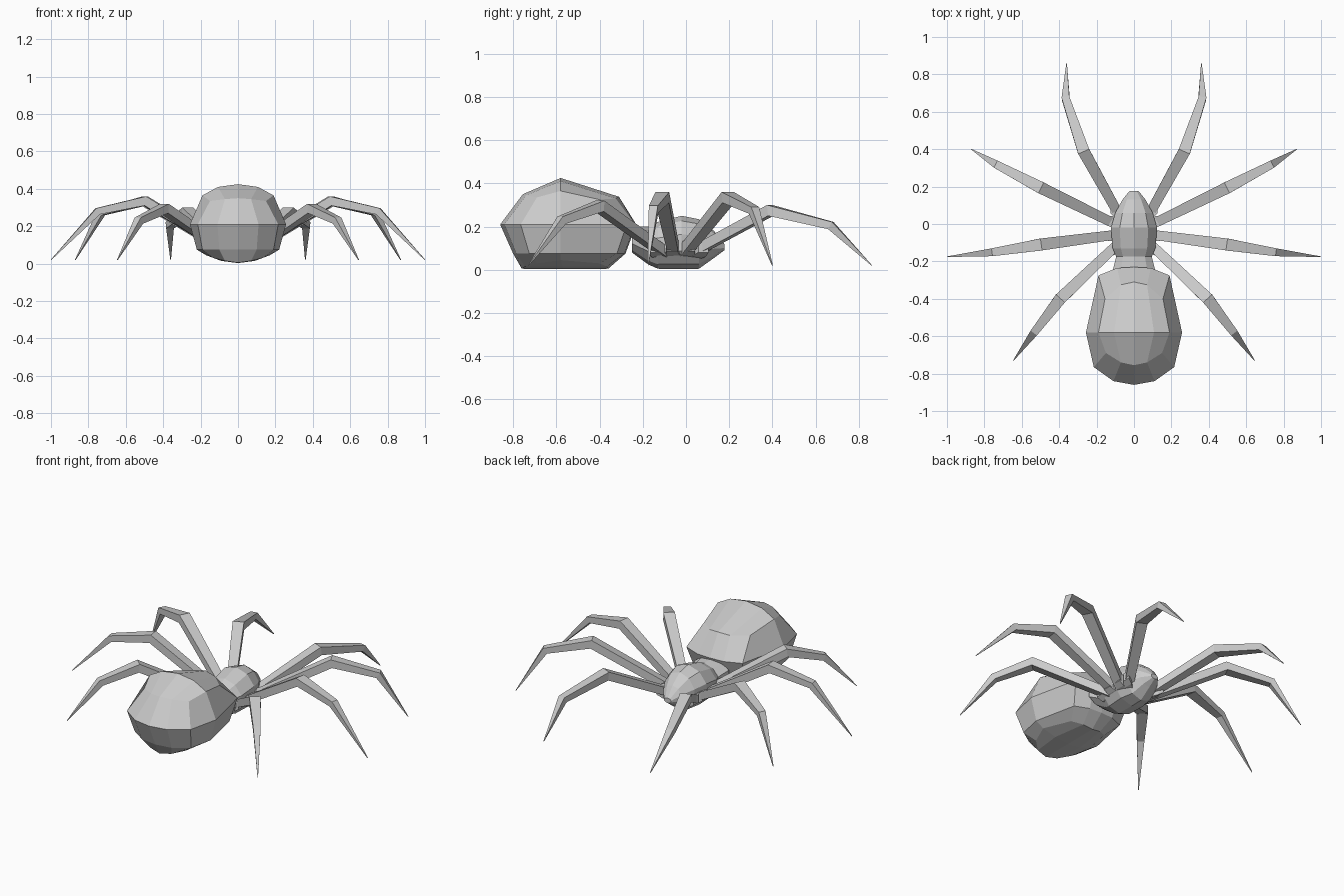
import bpy, bmesh
from math import sin, cos, pi
from mathutils import Vector

if "Cube" in bpy.data.objects:
    bpy.data.objects.remove(bpy.data.objects["Cube"])


def skin(name, rows, closed=False, cap=False, mirror=False):
    """Join consecutive rows of points with faces; optional end caps and x mirror."""
    bm = bmesh.new()
    vr = [[bm.verts.new(p) for p in r] for r in rows]
    for a, b in zip(vr, vr[1:]):
        n = len(a)
        for i in range(n if closed else n - 1):
            j = (i + 1) % n
            bm.faces.new((a[i], a[j], b[j], b[i]))
    if cap:
        bm.faces.new(vr[0])
        bm.faces.new(vr[-1])
    bmesh.ops.remove_doubles(bm, verts=bm.verts, dist=0.0005)
    bmesh.ops.recalc_face_normals(bm, faces=bm.faces)
    me = bpy.data.meshes.new(name)
    bm.to_mesh(me)
    bm.free()
    ob = bpy.data.objects.new(name, me)
    bpy.context.collection.objects.link(ob)
    if mirror:
        m = ob.modifiers.new("mirror", 'MIRROR')
        m.use_clip = True
    return ob


# Abdomen: half outlines from back to front, stacked upward, closed on a middle line
def level(pts, z):
    return [(x, y, z) for x, y in pts]


def spine(mid, near, side):
    return [mid, near, side, side, side, near, mid]


low = [(0, -.76, .005), (.07, -.745, .015), (.13, -.69, .03), (.17, -.58, .045),
       (.12, -.40, .03), (.06, -.365, .015), (0, -.36, .005)]
skirt = level([(0, -.80), (.10, -.785), (.19, -.725), (.22, -.58),
               (.165, -.32), (.08, -.285), (0, -.28)], .075)
belt = level([(0, -.86), (.11, -.84), (.215, -.765), (.257, -.58),
              (.19, -.275), (.09, -.235), (0, -.23)], .21)
high = [(0, -.755, .35), (.07, -.74, .345), (.15, -.69, .335), (.19, -.58, .365),
        (.155, -.40, .325), (.07, -.325, .33), (0, -.31, .338)]
skin("abdomen", [spine((0, -.57, .003), (.09, -.57, .015), low[3]), low, skirt, belt,
                 high, spine((0, -.58, .425), (.107, -.58, .41), high[3])], mirror=True)

# Head and thorax: rings along y given as (y, half width, bottom, top)
body = [(-.25, .12, .08, .20), (-.175, .10, .025, .20), (-.13, .12, .005, .222),
        (-.02, .13, .003, .25), (.06, .105, .005, .234), (.13, .065, .055, .18),
        (.177, .025, .09, .12)]
rings = []
for y, w, z0, z1 in body:
    c, h = (z0 + z1) / 2, (z1 - z0) / 2
    rings.append([(w * sin(2 * pi * i / 10), y, c + h * cos(2 * pi * i / 10))
                  for i in range(10)])
skin("thorax", rings, closed=True, cap=True)


# Legs: square tapered tubes through base, two joints and a pointed tip
def leg(name, path):
    p = [Vector(v) for v in path]
    sizes = [(.05, .045), (.064, .05), (.042, .038), (.003, .003)]
    rows = []
    for i, (w, h) in enumerate(sizes):
        t = Vector()
        if i > 0:
            t += (p[i] - p[i - 1]).normalized()
        if i < 3:
            t += (p[i + 1] - p[i]).normalized()
        t.normalize()
        side = t.cross(Vector((0, 0, 1))).normalized() * w / 2
        up = side.cross(t).normalized() * h / 2
        rows.append([p[i] + side + up, p[i] - side + up,
                     p[i] - side - up, p[i] + side - up])
    skin(name, rows, closed=True, cap=True, mirror=True).modifiers["mirror"].use_clip = False


leg("front_legs", [(.07, .03, .08), (.27, .39, .275), (.365, .67, .205), (.36, .86, .02)])
leg("second_legs", [(.08, -.01, .08), (.50, .195, .335), (.73, .315, .275), (.87, .40, .02)])
leg("third_legs", [(.08, -.055, .08), (.50, -.11, .335), (.75, -.15, .28), (1.0, -.175, .02)])
leg("rear_legs", [(.08, -.10, .08), (.395, -.40, .295), (.53, -.575, .23), (.645, -.73, .02)])

# Leg sockets: short stubs along each flank
for i, (y, dy) in enumerate([(.06, .035), (.01, .012), (-.06, -.01), (-.13, -.03)]):
    x = .095 if i in (0, 3) else .11
    rows = []
    for px, py, s in [(.05, y - dy, .03), (x, y, .032), (x + .03, y + dy * .6, .024)]:
        z = .075 + (px - .05) * .4
        rows.append([(px, py - s, z - s), (px, py + s, z - s),
                     (px, py + s, z + s), (px, py - s, z + s)])
    skin(f"leg_socket_{i + 1}", rows, closed=True, cap=True,
         mirror=True).modifiers["mirror"].use_clip = False
